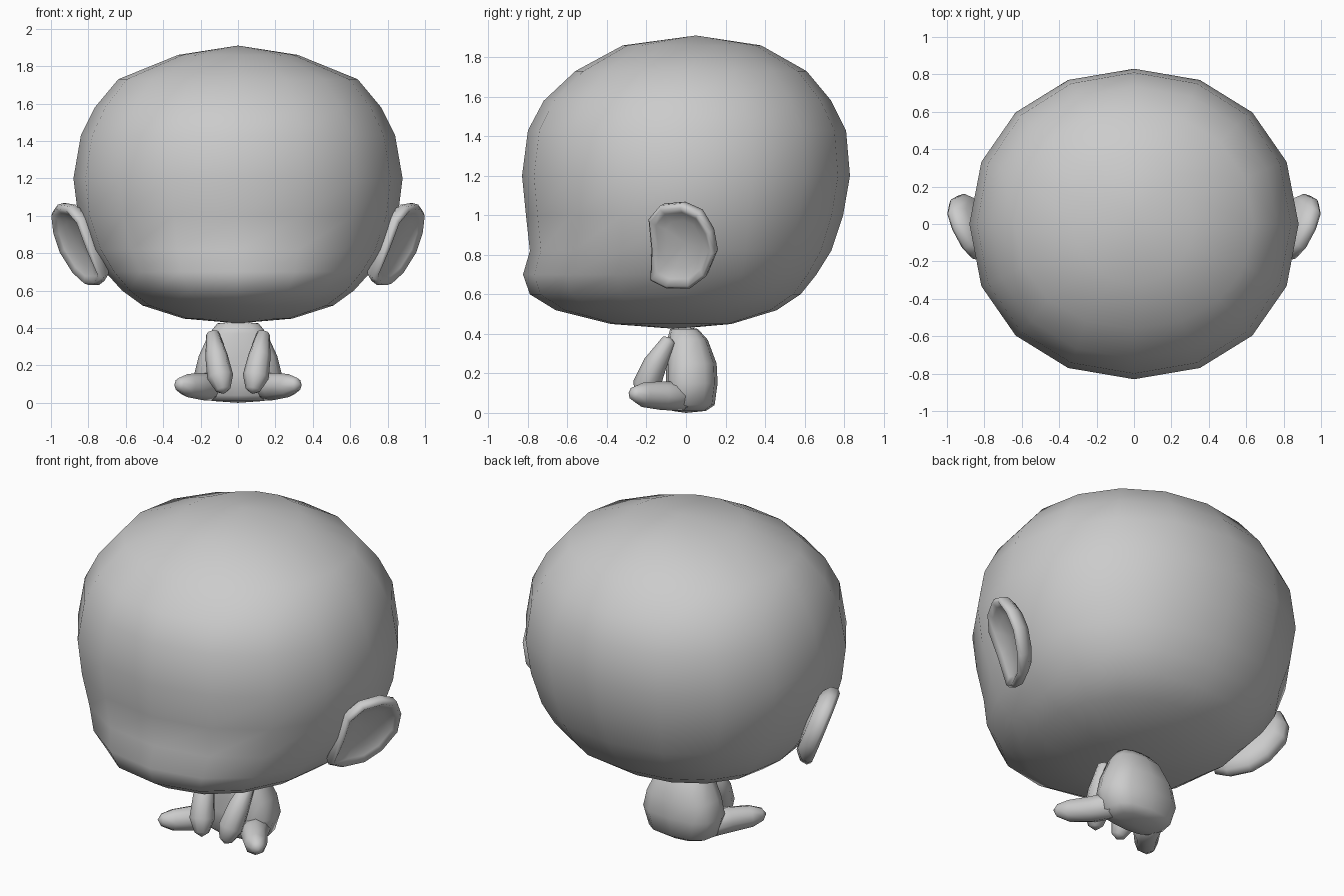
import bpy, bmesh
from math import cos, sin, pi, copysign
from mathutils import Vector

if "Cube" in bpy.data.objects:
    bpy.data.objects.remove(bpy.data.objects["Cube"])


def loft(name, rings, start, end):
    """Skin equal-sized point rings, closed with a pole at each end."""
    bm = bmesh.new()
    rows = [[bm.verts.new(p) for p in r] for r in rings]
    n = len(rows[0])
    for a, b in zip(rows, rows[1:]):
        for i in range(n):
            j = (i + 1) % n
            bm.faces.new((a[i], a[j], b[j], b[i]))
    for row, pole in ((rows[0], start), (rows[-1], end)):
        v = bm.verts.new(pole)
        for i in range(n):
            bm.faces.new((row[i], row[(i + 1) % n], v))
    bmesh.ops.recalc_face_normals(bm, faces=bm.faces)
    me = bpy.data.meshes.new(name)
    bm.to_mesh(me)
    bm.free()
    for p in me.polygons:
        p.use_smooth = True
    ob = bpy.data.objects.new(name, me)
    bpy.context.collection.objects.link(ob)
    return ob


def section(z, hw, yf, yb, power, n):
    """Horizontal super-ellipse with separate front and back depth."""
    pts = []
    for i in range(n):
        a = 2 * pi * i / n
        c, s = round(cos(a), 6), round(sin(a), 6)
        x = copysign(abs(c) ** (2 / power), c) * hw
        y = copysign(abs(s) ** (2 / power), s) * (yb if s > 0 else -yf)
        pts.append((x, y, z))
    return pts


def limb(name, path, n=8):
    """Tapered rounded tube; path rows are x, y, z, radius."""
    pts = [Vector(p[:3]) for p in path]
    rings = []
    for i, p in enumerate(pts):
        d = (pts[min(i + 1, len(pts) - 1)] - pts[max(i - 1, 0)]).normalized()
        u = d.cross(Vector((1, 0, 0))).normalized()
        v = d.cross(u)
        r = path[i][3]
        rings.append([p + r * (u * cos(2 * pi * k / n) + v * sin(2 * pi * k / n))
                      for k in range(n)])
    first = (pts[0] - pts[1]).normalized() * path[0][3] * 0.4
    last = (pts[-1] - pts[-2]).normalized() * path[-1][3] * 0.6
    return loft(name, rings, pts[0] + first, pts[-1] + last)


# Head: z, half width, front y, back y, squareness
head = [
    (0.45, 0.29, -0.38, 0.23, 2.0),
    (0.52, 0.51, -0.66, 0.46, 2.1),
    (0.60, 0.62, -0.79, 0.58, 2.25),
    (0.70, 0.71, -0.825, 0.66, 2.25),
    (0.82, 0.79, -0.79, 0.735, 2.15),
    (1.00, 0.855, -0.81, 0.795, 2.1),
    (1.20, 0.88, -0.83, 0.83, 2.1),
    (1.43, 0.84, -0.80, 0.81, 2.1),
    (1.58, 0.765, -0.72, 0.735, 2.1),
    (1.73, 0.64, -0.56, 0.61, 2.1),
    (1.86, 0.32, -0.32, 0.38, 2.0),
]
loft("head", [section(*h, 16) for h in head], (0, -0.05, 0.425), (0, 0.05, 1.91))

# Body
body = [
    (0.01, 0.14, -0.07, 0.10, 2.6),
    (0.04, 0.20, -0.10, 0.145, 2.8),
    (0.15, 0.235, -0.10, 0.16, 2.8),
    (0.25, 0.21, -0.10, 0.155, 2.8),
    (0.37, 0.155, -0.095, 0.11, 2.6),
    (0.425, 0.11, -0.08, 0.06, 2.4),
]
loft("body", [section(*b, 12) for b in body], (0, 0, 0), (0, 0, 0.435))

# Ear: D-shaped rim (y, z), stacked as scaled layers to form a dished front
rim = [(-0.19, 0.98), (-0.13, 1.05), (-0.02, 1.06), (0.07, 1.02), (0.13, 0.92),
       (0.15, 0.81), (0.10, 0.69), (0.02, 0.63), (-0.10, 0.63), (-0.18, 0.67),
       (-0.175, 0.83)]
out = Vector((0.82, -0.42, -0.38))


def ear_point(side, y, z, scale, offset):
    y, z = -0.02 + (y + 0.02) * scale, 0.85 + (z - 0.85) * scale
    p = Vector((0.885 + 0.5 * y + 0.42 * (z - 0.85), y, z)) + out * offset
    return (side * p.x, p.y, p.z)


layers = [(0.55, -0.02), (0.78, 0.0), (0.92, 0.02), (1.0, 0.0),
          (0.97, -0.04), (0.75, -0.08)]

# Mirrored ears, arms and legs
for side, label in ((1, "right"), (-1, "left")):
    loft(label + "_ear",
         [[ear_point(side, y, z, s, o) for y, z in rim] for s, o in layers],
         ear_point(side, -0.02, 0.85, 1, -0.03),
         ear_point(side, -0.02, 0.85, 1, -0.09))
    limb(label + "_arm", [
        (side * 0.135, -0.085, 0.37, 0.035), (side * 0.115, -0.155, 0.25, 0.06),
        (side * 0.095, -0.20, 0.14, 0.07), (side * 0.08, -0.225, 0.07, 0.04)])
    limb(label + "_leg", [
        (side * 0.12, 0.02, 0.085, 0.075), (side * 0.19, -0.12, 0.087, 0.073),
        (side * 0.27, -0.22, 0.092, 0.062), (side * 0.315, -0.265, 0.098, 0.036)])
